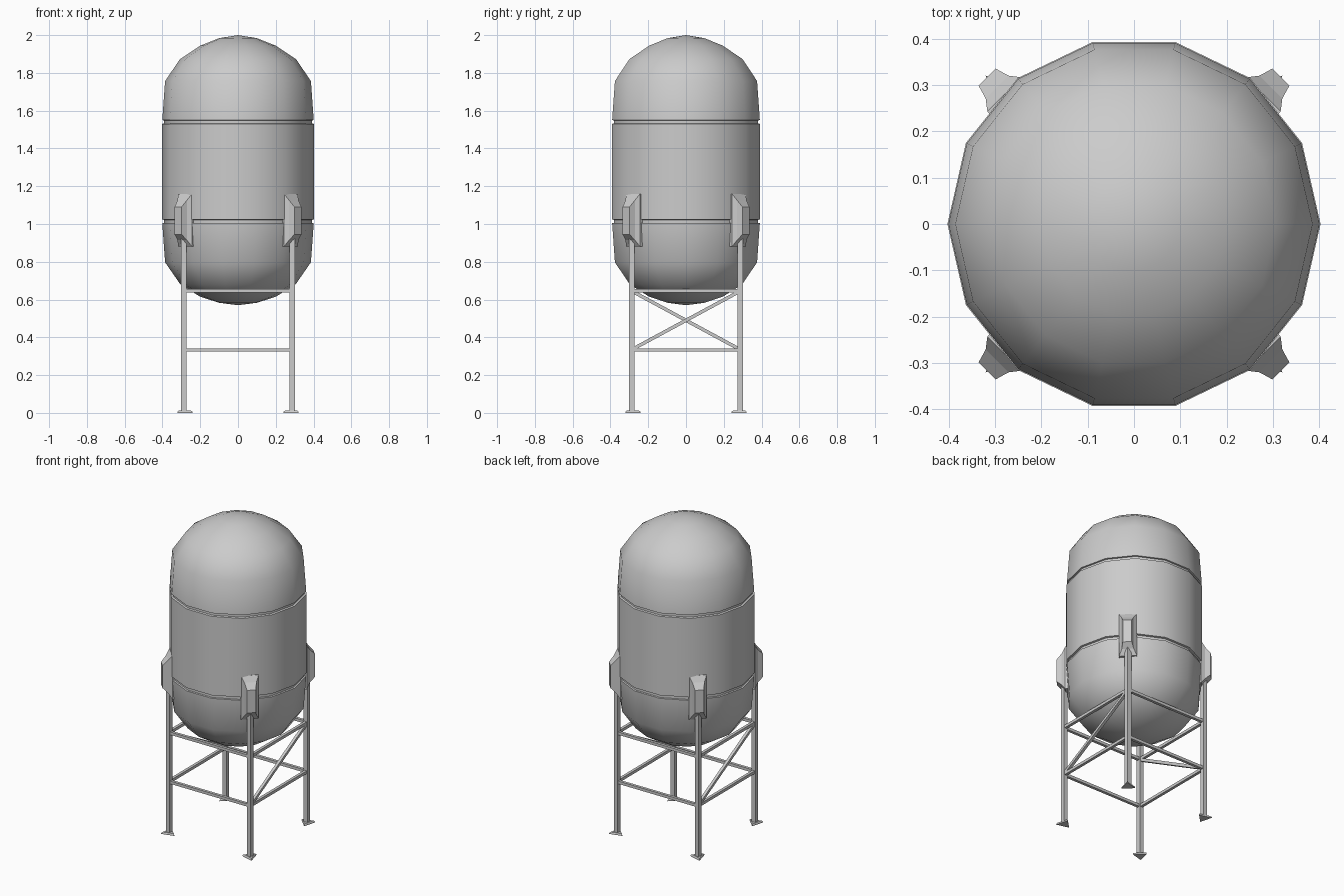
import bpy, bmesh
from math import radians, pi, cos, sin
from mathutils import Vector, Matrix

if "Cube" in bpy.data.objects:
    bpy.data.objects.remove(bpy.data.objects["Cube"])


def finish(bm, name, smooth=None):
    bmesh.ops.recalc_face_normals(bm, faces=bm.faces)
    me = bpy.data.meshes.new(name)
    bm.to_mesh(me)
    bm.free()
    ob = bpy.data.objects.new(name, me)
    bpy.context.collection.objects.link(ob)
    if smooth:
        bpy.ops.object.select_all(action='DESELECT')
        ob.select_set(True)
        bpy.context.view_layer.objects.active = ob
        bpy.ops.object.shade_smooth_by_angle(angle=radians(smooth))
    return ob


def loft(bm, rings, cap=True):
    loops = [[bm.verts.new(p) for p in r] for r in rings]
    n = len(loops[0])
    for a, b in zip(loops, loops[1:]):
        for i in range(n):
            j = (i + 1) % n
            bm.faces.new((a[i], a[j], b[j], b[i]))
    if cap:
        bm.faces.new(loops[0])
        bm.faces.new(loops[-1])
    return loops


def bar(name, a, b, w):
    # square bar between two points
    a, b = Vector(a), Vector(b)
    d = b - a
    up = Vector((1, 0, 0)) if abs(d.x) < 1e-6 else Vector((0, 1, 0))
    side = d.cross(up).normalized() * w / 2
    up = up * w / 2
    bm = bmesh.new()
    loft(bm, [[p + side * s + up * t for s, t in ((1, 1), (-1, 1), (-1, -1), (1, -1))]
              for p in (a, b)])
    return finish(bm, name)


# tank: 14-sided lathe with domed ends and two seam grooves
SIDES = 14
profile = [(0.10, 0.583), (0.20, 0.615), (0.305, 0.68), (0.386, 0.797),
           (0.401, 1.004), (0.392, 1.006), (0.392, 1.022), (0.403, 1.025),
           (0.403, 1.53), (0.392, 1.533), (0.392, 1.548), (0.401, 1.55),
           (0.386, 1.757), (0.307, 1.873), (0.20, 1.944), (0.10, 1.984)]
bm = bmesh.new()
loops = loft(bm, [[(r * cos(2 * pi * i / SIDES), r * sin(2 * pi * i / SIDES), z)
                   for i in range(SIDES)] for r, z in profile], cap=False)
for loop, z in ((loops[0], 0.57), (loops[-1], 2.0)):
    tip = bm.verts.new((0, 0, z))
    for i in range(SIDES):
        bm.faces.new((loop[i], loop[(i + 1) % SIDES], tip))
finish(bm, "tank", 30)

# four corners: leg, triangular foot plate, mounting bracket
C = 0.287
for k, corner in enumerate(("back_right", "back_left", "front_left", "front_right")):
    ang = radians(45 + 90 * k)
    rot = Matrix.Rotation(ang, 4, 'Z')
    cx, cy = C * 2 ** 0.5 * cos(ang), C * 2 ** 0.5 * sin(ang)
    bar("leg_" + corner, (cx, cy, 0.004), (cx, cy, 1.0), 0.028)

    bm = bmesh.new()
    loft(bm, [[(cx + r * cos(ang + i * 2 * pi / 3), cy + r * sin(ang + i * 2 * pi / 3), z)
               for i in range(3)] for r, z in ((0.047, 0), (0.047, 0.006), (0.040, 0.012))])
    finish(bm, "foot_" + corner)

    # bracket rings: radial distance, half width, bottom, top
    bm = bmesh.new()
    loft(bm, [[rot @ Vector(p) for p in ((r, -w, lo), (r, w, lo), (r, w, hi), (r, -w, hi))]
              for r, w, lo, hi in ((0.375, 0.053, 0.88, 1.16), (0.396, 0.052, 0.88, 1.16),
                                   (0.418, 0.035, 0.915, 1.125), (0.449, 0.026, 0.945, 1.09))])
    finish(bm, "bracket_" + corner)

# horizontal rails at two levels on all four sides
for level, z in (("lower", 0.333), ("upper", 0.647)):
    for s, n in ((-1, "a"), (1, "b")):
        bar(f"rail_x_{level}_{n}", (-C, s * C, z), (C, s * C, z), 0.018)
        bar(f"rail_y_{level}_{n}", (s * C, -C, z), (s * C, C, z), 0.018)

# one diagonal brace on each of the left and right sides
for s, n in ((-1, "left"), (1, "right")):
    bar("brace_" + n, (s * C, -s * C, 0.335), (s * C, s * C, 0.645), 0.018)
